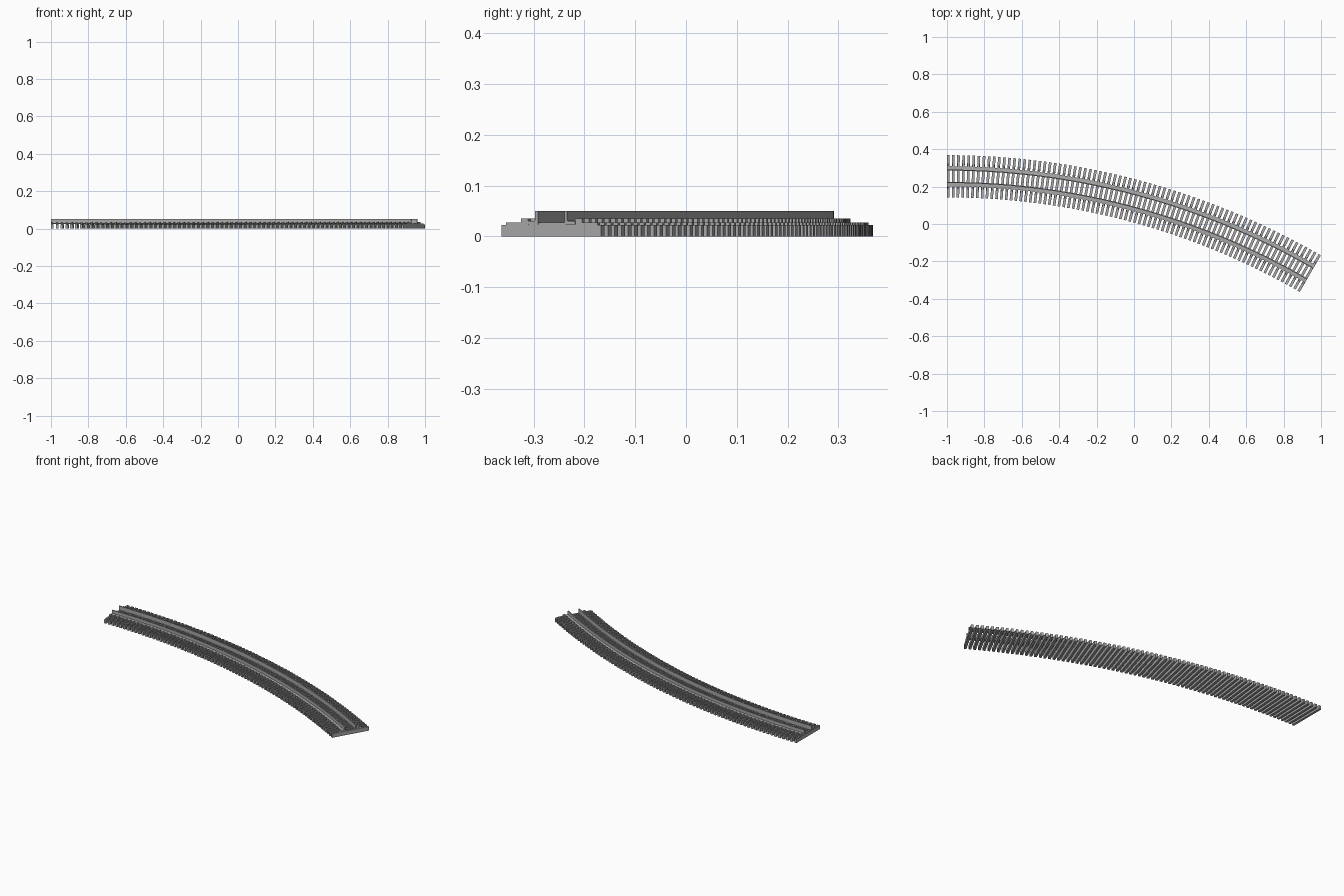
import bpy
import math
from mathutils import Matrix, Vector

cube = bpy.data.objects.get("Cube")
if cube:
    bpy.data.objects.remove(cube, do_unlink=True)

# Curve layout: the track starts heading +x and bends 30 degrees towards -y
RADIUS = 3.885
CENTRE = Vector((-1.0, 0.255 - RADIUS, 0))
SWEEP = math.radians(30)
TIES = 77
TIE_WIDTH = 0.014

grey = bpy.data.materials.new("track_grey")
grey.use_nodes = True
colour = (0.4, 0.4, 0.4, 1)
grey.diffuse_color = colour
grey.node_tree.nodes["Principled BSDF"].inputs["Base Color"].default_value = colour


def make_object(name, verts, faces):
    mesh = bpy.data.meshes.new(name)
    mesh.from_pydata(verts, [], faces)
    mesh.materials.append(grey)
    obj = bpy.data.objects.new(name, mesh)
    bpy.context.collection.objects.link(obj)
    return obj


def on_arc(angle, offset, z):
    r = RADIUS + offset
    return CENTRE + Vector((r * math.sin(angle), r * math.cos(angle), z))


def sweep(name, profile, steps=60):
    """Sweep a closed (offset, z) profile along the track."""
    n = len(profile)
    verts = [on_arc(SWEEP * i / steps, d, z)
             for i in range(steps + 1) for d, z in profile]
    faces = [(i * n + j, i * n + (j + 1) % n,
              (i + 1) * n + (j + 1) % n, (i + 1) * n + j)
             for i in range(steps) for j in range(n)]
    faces += [tuple(reversed(range(n))), tuple(range(steps * n, steps * n + n))]
    obj = make_object(name, verts, faces)
    fix_normals(obj)


def fix_normals(obj):
    import bmesh
    bm = bmesh.new()
    bm.from_mesh(obj.data)
    bmesh.ops.recalc_face_normals(bm, faces=bm.faces)
    bm.to_mesh(obj.data)
    bm.free()


def repeated_boxes(name, boxes):
    """Repeat boxes (d0, d1, z0, z1, width) at each tie position."""
    verts, faces = [], []
    margin = TIE_WIDTH / 2 / RADIUS
    for i in range(TIES):
        angle = margin + (SWEEP - 2 * margin) * i / (TIES - 1)
        place = (Matrix.Translation(CENTRE) @ Matrix.Rotation(-angle, 4, "Z")
                 @ Matrix.Translation((0, RADIUS, 0)))
        for d0, d1, z0, z1, width in boxes:
            b = len(verts)
            for z in (z0, z1):
                for x, y in ((-1, d0), (1, d0), (1, d1), (-1, d1)):
                    verts.append(place @ Vector((x * width / 2, y, z)))
            faces += [(b + 3, b + 2, b + 1, b), (b + 4, b + 5, b + 6, b + 7)]
            faces += [(b + k, b + (k + 1) % 4, b + 4 + (k + 1) % 4, b + 4 + k)
                      for k in range(4)]
    make_object(name, verts, faces)


# Cross ties with a slightly narrower raised top
repeated_boxes("cross_ties", [(-0.113, 0.113, 0, 0.0225, TIE_WIDTH)])
repeated_boxes("tie_tops", [(-0.104, 0.104, 0.0225, 0.027, 0.009)])

# Rail fasteners outside each rail
repeated_boxes("rail_fasteners", [(0.053, 0.069, 0.0225, 0.035, 0.010),
                                  (-0.069, -0.053, 0.0225, 0.035, 0.010)])

# Rails: upright web with a foot towards the outside
rail = [(0.030, 0.0235), (0.054, 0.0235), (0.054, 0.030),
        (0.036, 0.031), (0.036, 0.050), (0.030, 0.050)]
sweep("outer_rail", rail)
sweep("inner_rail", [(-d, z) for d, z in rail])
